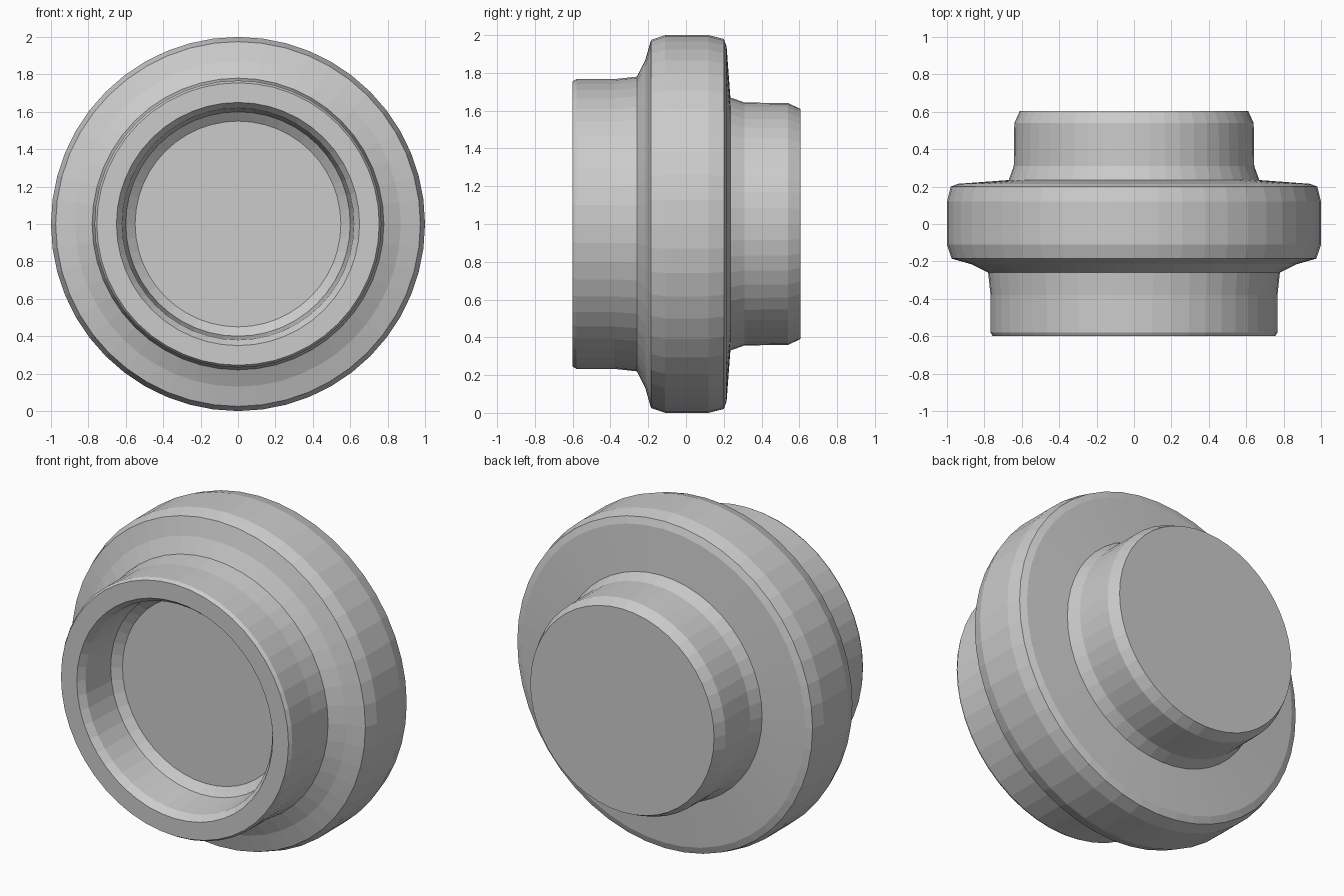
import bpy, bmesh, math

if "Cube" in bpy.data.objects:
    bpy.data.objects.remove(bpy.data.objects["Cube"])

SIDES = 48

# (radius, y) from the recess floor, round the front rim, over the flange, to the back cap
profile = [
    (0.55, -0.31), (0.60, -0.35), (0.62, -0.56), (0.65, -0.60),   # recess
    (0.755, -0.60), (0.767, -0.58), (0.767, -0.38), (0.78, -0.26),  # front collar
    (0.87, -0.215), (0.975, -0.185), (1.0, -0.11),                # flange front
    (1.0, 0.12), (0.98, 0.20), (0.94, 0.215),                     # flange rim
    (0.67, 0.235), (0.643, 0.31), (0.64, 0.54), (0.61, 0.605),    # back boss
]

bm = bmesh.new()
rings = []
for r, y in profile:
    ring = []
    for i in range(SIDES):
        a = 2 * math.pi * i / SIDES
        ring.append(bm.verts.new((r * math.cos(a), y, 1 + r * math.sin(a))))
    rings.append(ring)

# side bands
for a, b in zip(rings, rings[1:]):
    for i in range(SIDES):
        j = (i + 1) % SIDES
        bm.faces.new((a[i], a[j], b[j], b[i]))

# recess floor and back cap
bm.faces.new(rings[0])
bm.faces.new(rings[-1])
bmesh.ops.recalc_face_normals(bm, faces=bm.faces[:])

mesh = bpy.data.meshes.new("stepped_hub")
bm.to_mesh(mesh)
bm.free()
bpy.context.collection.objects.link(bpy.data.objects.new("stepped_hub", mesh))
